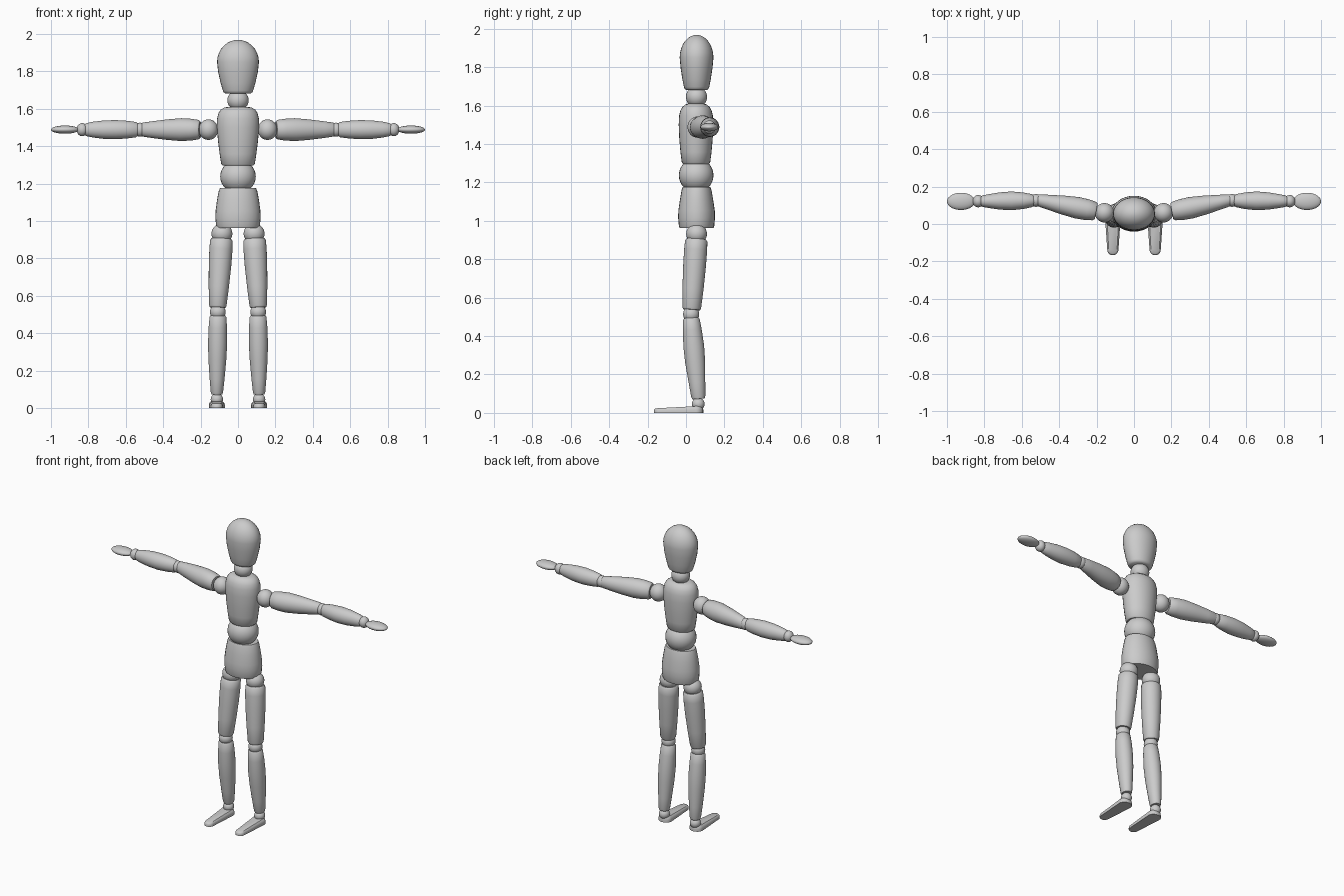
import bpy, bmesh, math
from mathutils import Vector

grey = bpy.data.materials.new("plain_grey")
grey.diffuse_color = (0.6, 0.6, 0.6, 1)
SIDES = 28


def finish(name, bm, angle=40):
    bmesh.ops.recalc_face_normals(bm, faces=bm.faces)
    me = bpy.data.meshes.new(name)
    bm.to_mesh(me)
    bm.free()
    ob = bpy.data.objects.new(name, me)
    bpy.context.collection.objects.link(ob)
    me.materials.append(grey)
    bpy.ops.object.select_all(action='DESELECT')
    ob.select_set(True)
    bpy.context.view_layer.objects.active = ob
    bpy.ops.object.shade_smooth_by_angle(angle=math.radians(angle))
    return ob


def ball(name, centre, radii):
    bm = bmesh.new()
    bmesh.ops.create_uvsphere(bm, u_segments=SIDES, v_segments=16, radius=1)
    bmesh.ops.scale(bm, vec=radii, verts=bm.verts)
    bmesh.ops.translate(bm, vec=centre, verts=bm.verts)
    return finish(name, bm)


def turned(name, start, end, profile):
    """Oval turned piece from start to end; profile rows are (fraction, half width, half depth)."""
    start, end = Vector(start), Vector(end)
    axis = (end - start).normalized()
    side = Vector((1, 0, 0)) if abs(axis.z) > 0.7 else Vector((0, 0, 1))
    u = (side - axis * side.dot(axis)).normalized()
    v = axis.cross(u)
    bm = bmesh.new()
    rings = []
    for t, a, b in profile:
        c = start.lerp(end, t)
        rings.append([bm.verts.new(c + u * a * math.cos(w) + v * b * math.sin(w))
                      for w in (2 * math.pi * i / SIDES for i in range(SIDES))])
    for r, s in zip(rings, rings[1:]):
        for i in range(SIDES):
            j = (i + 1) % SIDES
            bm.faces.new((r[i], r[j], s[j], s[i]))
    bm.faces.new(rings[0])
    bm.faces.new(rings[-1])
    return finish(name, bm)


# head: tapered jaw under a domed crown
dome = [(0.59 + 0.41 * math.sin(w), 0.112 * math.cos(w), 0.088 * math.cos(w))
        for w in (math.radians(d) for d in (0, 12, 24, 36, 48, 60, 70, 80, 87))]
turned("head", (0, 0.055, 1.68), (0, 0.055, 1.968),
       [(0, 0.066, 0.053), (0.025, 0.076, 0.062), (0.06, 0.081, 0.066),
        (0.2, 0.093, 0.074), (0.4, 0.106, 0.083)] + dome)
ball("neck_ball", (0, 0.055, 1.645), (0.057, 0.055, 0.055))

# torso
turned("chest", (0, 0.052, 1.295), (0, 0.052, 1.61),
       [(0, 0.08, 0.066), (0.03, 0.09, 0.074), (0.2, 0.098, 0.081), (0.42, 0.107, 0.087),
        (0.65, 0.113, 0.09), (0.8, 0.112, 0.088), (0.89, 0.105, 0.081),
        (0.95, 0.093, 0.07), (0.985, 0.075, 0.056), (1, 0.055, 0.042)])
ball("waist_ball", (0, 0.053, 1.237), (0.095, 0.09, 0.09))
turned("pelvis", (0, 0.055, 0.962), (0, 0.055, 1.177),
       [(0, 0.112, 0.088), (0.05, 0.117, 0.092), (0.25, 0.121, 0.096), (0.42, 0.12, 0.095),
        (0.7, 0.112, 0.086), (0.92, 0.103, 0.078), (1, 0.096, 0.072)])

for s, tag in ((1, "left"), (-1, "right")):
    # leg
    ball("hip_ball_" + tag, (s * 0.086, 0.055, 0.932), (0.056, 0.054, 0.054))
    turned("thigh_" + tag, (s * 0.088, 0.054, 0.905), (s * 0.109, 0.029, 0.537),
           [(0, 0.052, 0.05), (0.025, 0.06, 0.058), (0.15, 0.062, 0.06), (0.4, 0.06, 0.059),
            (0.7, 0.054, 0.055), (0.97, 0.047, 0.049), (1, 0.042, 0.044)])
    ball("knee_ball_" + tag, (s * 0.108, 0.027, 0.513), (0.042, 0.042, 0.042))
    turned("shin_" + tag, (s * 0.107, 0.027, 0.495), (s * 0.113, 0.065, 0.073),
           [(0, 0.038, 0.037), (0.02, 0.045, 0.043), (0.15, 0.049, 0.049), (0.35, 0.051, 0.054),
            (0.55, 0.048, 0.052), (0.8, 0.04, 0.043), (0.97, 0.033, 0.037), (1, 0.029, 0.032)])
    ball("ankle_ball_" + tag, (s * 0.113, 0.064, 0.046), (0.033, 0.033, 0.033))

    # foot: flat sole outline with a smaller sloping upper outline
    heel, toe = 0.052, -0.137
    outline = [(0.043 * math.cos(w), heel + 0.038 * math.sin(w))
               for w in (math.pi * i / 10 for i in range(11))]
    outline += [(0.03 * math.cos(w), toe + 0.03 * math.sin(w))
                for w in (math.pi + math.pi * i / 10 for i in range(11))]
    bm = bmesh.new()
    layers = []
    for shrink, h in ((1, 0), (1, 0.45), (0.93, 0.78), (0.75, 1)):
        layers.append([bm.verts.new((s * 0.113 + x * shrink, -0.04 + (y + 0.04) * (0.75 + shrink / 4),
                                     h * (0.032 + 0.05 * y))) for x, y in outline])
    for r, t in zip(layers, layers[1:]):
        for i in range(len(r)):
            j = (i + 1) % len(r)
            bm.faces.new((r[i], r[j], t[j], t[i]))
    bm.faces.new(layers[0])
    bm.faces.new(layers[-1])
    finish("foot_" + tag, bm)

    # arm
    z = 1.488
    ball("shoulder_ball_" + tag, (s * 0.158, 0.06, z), (0.052, 0.052, 0.055))
    turned("upper_arm_" + tag, (s * 0.202, 0.067, z), (s * 0.52, 0.129, z),
           [(0, 0.044, 0.042), (0.03, 0.052, 0.05), (0.15, 0.058, 0.056), (0.32, 0.061, 0.058),
            (0.55, 0.055, 0.051), (0.8, 0.045, 0.04), (0.97, 0.037, 0.032), (1, 0.031, 0.027)])
    ball("elbow_ball_" + tag, (s * 0.524, 0.126, z), (0.034, 0.034, 0.037))
    turned("forearm_" + tag, (s * 0.535, 0.125, z), (s * 0.818, 0.122, z),
           [(0, 0.034, 0.028), (0.04, 0.041, 0.035), (0.2, 0.047, 0.044), (0.42, 0.051, 0.05),
            (0.65, 0.049, 0.046), (0.85, 0.042, 0.037), (0.97, 0.035, 0.031), (1, 0.03, 0.026)])
    ball("wrist_ball_" + tag, (s * 0.833, 0.122, z), (0.03, 0.033, 0.035))
    ball("hand_" + tag, (s * 0.925, 0.121, z), (0.075, 0.046, 0.022))
